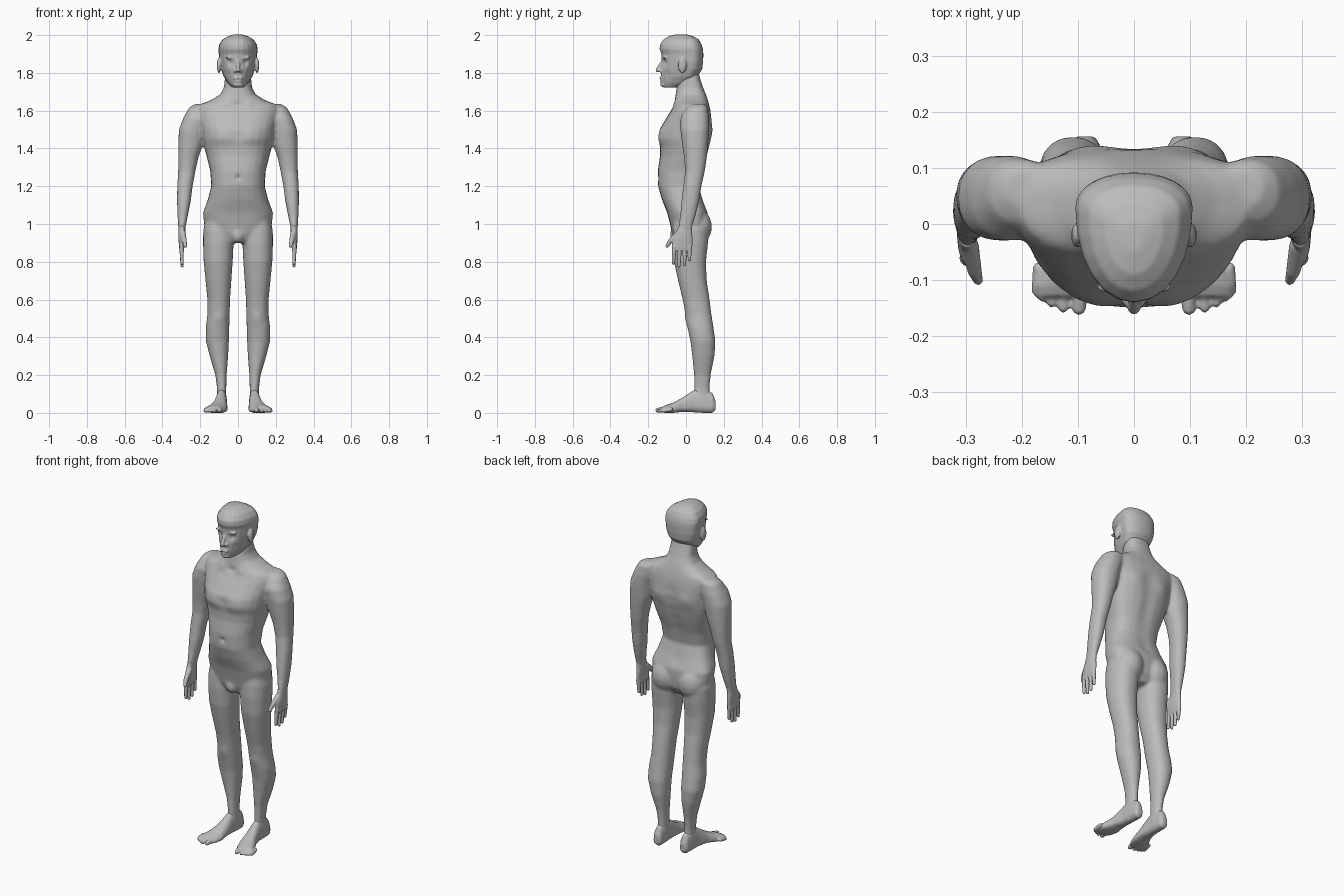
import bpy, bmesh
from math import sin, cos, pi, copysign, exp
from mathutils import Vector, Matrix

cube = bpy.data.objects.get("Cube")
if cube:
    bpy.data.objects.remove(cube, do_unlink=True)

grey = bpy.data.materials.new("plain_grey")
grey.use_nodes = True
tone = (0.5, 0.5, 0.5, 1)
grey.diffuse_color = tone
for node in grey.node_tree.nodes:
    if node.type == 'BSDF_PRINCIPLED':
        node.inputs["Base Color"].default_value = tone
        node.inputs["Roughness"].default_value = 0.8

UNIT = 0.01  # all part measurements below are in hundredths


def loft(bm, rows, along_y=False, side=1, widest=0.5, power=0.9, sides=24):
    """Closed skin through rounded sections given as (position, a0, a1, b0, b1)."""
    rings = []
    for t, a0, a1, b0, b1 in rows:
        middle = b0 + (b1 - b0) * widest
        ring = []
        for i in range(sides):
            c, s = cos(2 * pi * i / sides), sin(2 * pi * i / sides)
            a = (a0 + a1) / 2 + (a1 - a0) / 2 * copysign(abs(c) ** power, c)
            reach = b1 - middle if s > 0 else middle - b0
            b = middle + reach * copysign(abs(s) ** power, s)
            point = Vector((a * side, t, b) if along_y else (a * side, b, t))
            ring.append(bm.verts.new(point * UNIT))
        rings.append(ring)
    for low, high in zip(rings, rings[1:]):
        for i in range(sides):
            j = (i + 1) % sides
            bm.faces.new((low[i], low[j], high[j], high[i]))
    bm.faces.new(rings[0])
    bm.faces.new(rings[-1])


def symmetric(rows):
    """Expand (z, half_width, front, back) rows to full sections."""
    return [(z, -w, w, front, back) for z, w, front, back in rows]


def ball(bm, centre, radii, side=1):
    x, y, z = centre
    place = Matrix.Translation(Vector((x * side, y, z)) * UNIT)
    size = Matrix.Diagonal((Vector(radii) * UNIT).to_4d())
    bmesh.ops.create_uvsphere(bm, u_segments=16, v_segments=10, radius=1,
                              matrix=place @ size)


def tube(bm, start, end, r0, r1, side=1):
    """Tapered rod with round ends, for fingers, toes and nose."""
    flip = Vector((side, 1, 1))
    p, q = Vector(start) * flip * UNIT, Vector(end) * flip * UNIT
    turn = (q - p).to_track_quat('Z', 'Y').to_matrix().to_4x4()
    bmesh.ops.create_cone(bm, cap_ends=True, segments=12, radius1=r0 * UNIT,
                          radius2=r1 * UNIT, depth=(q - p).length,
                          matrix=Matrix.Translation((p + q) / 2) @ turn)
    ball(bm, start, (r0, r0, r0), side)
    ball(bm, end, (r1, r1, r1), side)


def finish(bm, name, voxel, smoothing, pushes=()):
    """Fuse the pieces into one skin, then press soft dents and swellings."""
    bmesh.ops.recalc_face_normals(bm, faces=bm.faces[:])
    mesh = bpy.data.meshes.new(name)
    bm.to_mesh(mesh)
    bm.free()
    part = bpy.data.objects.new(name, mesh)
    bpy.context.collection.objects.link(part)
    fuse = part.modifiers.new("fuse", 'REMESH')
    fuse.mode = 'VOXEL'
    fuse.voxel_size = voxel
    relax = part.modifiers.new("relax", 'SMOOTH')
    relax.iterations = smoothing
    bpy.context.view_layer.update()
    graph = bpy.context.evaluated_depsgraph_get()
    skin = bpy.data.meshes.new_from_object(part.evaluated_get(graph))
    part.modifiers.clear()
    part.data = skin
    skin.name = name
    for x, y, z, radius, depth in pushes:
        for px in {x, -x}:
            centre = Vector((px, y, z)) * UNIT
            for v in skin.vertices:
                d = (v.co - centre).length / (radius * UNIT)
                if d < 3:
                    v.co.y += depth * UNIT * exp(-d * d)
    skin.materials.clear()
    skin.materials.append(grey)
    for face in skin.polygons:
        face.material_index = 0
        face.use_smooth = True
    return part


# Body: torso and neck, arms and legs in one skin
body = bmesh.new()
torso_rows = [
    (90, 5, -6, 8), (95, 14, -7.5, 11), (100, 18, -8.5, 11.5), (106, 18.6, -10, 11.5),
    (113, 16, -12.8, 9), (120, 14.2, -14.8, 7), (128, 14.7, -15, 8.8),
    (136, 16.7, -13.8, 11.3), (141, 18, -13.8, 12.5), (145, 19, -14.8, 13.3),
    (150, 19.7, -14, 13.8), (156, 21, -10.5, 13.6), (160, 22, -8, 13),
    (163, 21, -6.5, 12.3), (165.5, 14.5, -6, 11.6), (168.5, 9.5, -5.5, 10.6),
    (172, 7.5, -5, 9.2), (177, 7, -4.5, 7.5), (181, 6.5, -4, 6.5)]
loft(body, symmetric(torso_rows), widest=0.62, power=0.82)
arm_rows = [
    (163.5, 14, 23, 3, 10), (161.5, 14, 26, 0, 11.5), (156, 15, 29, -3, 12.2),
    (150, 17, 31.3, -3, 12.2), (142, 18.5, 31.7, -2, 11.7), (135, 21, 31.7, -1, 11),
    (128, 22.5, 31.7, -0.5, 10), (120, 24, 32.2, -1.5, 8.2), (112, 25, 32.3, -2.5, 7),
    (104, 26.6, 32, -3.2, 5), (99, 27.6, 31.7, -4, 3.5), (95, 28.2, 31.4, -4.5, 3)]
leg_rows = [
    (104, 5, 16.5, -6, 9), (97, 2, 18.4, -7, 12), (90, 2.3, 18.5, -7.2, 11.7),
    (80, 2.8, 18.2, -6.4, 10.6), (70, 3.5, 17.2, -4.2, 11), (60, 4.2, 16.2, -1.8, 12.5),
    (52, 4.4, 16.2, -0.2, 13.5), (45, 4.6, 17.1, 0.8, 14.6), (38, 4.8, 17, 2.3, 15.6),
    (30, 5.2, 15, 3.3, 15.1), (20, 6, 12, 4.2, 13.1), (13, 6.2, 11.1, 4.3, 12.5),
    (7, 6.2, 11.2, 4, 13)]
for side in (1, -1):
    loft(body, arm_rows, side=side)
    loft(body, leg_rows, side=side)
    ball(body, (8.7, 6, 98.5), (8.2, 7.8, 9.5), side)  # buttock
ball(body, (0, -6, 94), (3, 2.6, 4))
swellings = [
    (8, -14, 147, 5, -0.6),      # chest muscle
    (13.5, -12.5, 147, 1, -0.6),  # nipple
    (0, -14, 146, 3, 0.6),       # breastbone
    (0, -15, 124.5, 1.3, 1.2),   # navel
    (9, 12.5, 149, 4.5, 0.8),    # shoulder blade
    (10, 0, 50, 3.5, -0.6),      # knee cap
    (6, -6, 163.5, 2, -0.5),     # collarbone
    (0, -6, 163, 1.6, 0.8)]      # throat hollow
swellings += [(0, 11, z, 3.5, -0.7) for z in range(112, 156, 6)]  # spine groove
finish(body, "body", 0.008, 8, swellings)

# Head with face and ears
head = bmesh.new()
head_rows = [
    (172.3, 3, -12, -5), (174.5, 5.3, -13, 1), (178, 7.6, -13.3, 6), (182, 9, -13.3, 8.6),
    (186, 9.9, -12.9, 9.1), (190, 10.2, -13, 9.2), (192.5, 10.5, -14, 9),
    (195, 10, -13.9, 8.3), (197.7, 8.2, -12, 6.8), (199.5, 5.2, -9, 3.5),
    (200.4, 2, -5, 0)]
loft(head, symmetric(head_rows), widest=0.74, power=0.95)
tube(head, (0, -12.6, 186), (0, -14.9, 181.5), 0.8, 1.25)
ball(head, (0, -12.9, 177.2), (2.7, 1.3, 0.8))
ball(head, (0, -12.6, 175.7), (2.3, 1.3, 0.8))
ball(head, (0, -11.8, 173.8), (2.6, 1.8, 1.4))
for side in (1, -1):
    ball(head, (1.5, -13.4, 181), (1, 1.1, 0.9), side)     # nostril
    ball(head, (3.7, -11.3, 188), (3, 1.2, 0.8), side)     # brow
    ball(head, (10.1, -2, 184), (1.1, 2.3, 4.2), side)     # ear
finish(head, "head", 0.005, 4, [(3.9, -11.8, 185.3, 1.8, 1.2), (0, -14, 176.4, 0.8, 0.5),
                                (5.5, -10, 179, 2.2, 0.6)])

palm_rows = [
    (99, 27.9, 31.4, -4.2, 3.2), (95.5, 27.9, 31.6, -5.2, 3.2), (92, 28, 31.5, -7, 3.5),
    (88, 28.4, 31.2, -7.6, 3.4), (86, 28.7, 31, -7.4, 3.2)]
foot_rows = [
    (15.6, 7, 10.4, 1.5, 6.5), (14, 6, 11.3, 0, 10.5), (9, 5.8, 11.6, 0, 13.5),
    (4, 5.8, 12, 0.3, 12), (-2, 5.6, 13.5, 0.5, 8), (-7, 5.6, 16, 0, 5.3),
    (-11, 6.8, 18.2, 0, 4), (-13, 8, 17.6, 0.4, 3)]
finger_tips = [(-6.7, 79.3), (-3.7, 77.8), (-0.8, 78.5), (1.8, 81)]
toes = [(9.8, -15), (12.6, -14.9), (14.6, -14), (16.2, -13), (17.4, -11.8)]

for side, label in ((1, "left"), (-1, "right")):
    # Hand: palm, four fingers and a thumb
    hand = bmesh.new()
    loft(hand, palm_rows, side=side)
    for i, (y, z) in enumerate(finger_tips):
        knuckle = (29.9, -6.1 + 2.7 * i, 88)
        tube(hand, knuckle, (29.6, y, z), 1.25, 0.85, side)
    tube(hand, (29.3, -4, 95), (28.4, -8.3, 91), 1.7, 1.3, side)
    tube(hand, (28.4, -8.3, 91), (27.8, -10, 88.3), 1.3, 0.9, side)
    finish(hand, label + "_hand", 0.0035, 2)

    # Foot: sole and instep with five toes
    foot = bmesh.new()
    loft(foot, foot_rows, along_y=True, side=side, widest=0.3)
    for i, (x, y) in enumerate(toes):
        r = 1.4 if i == 0 else 1.05
        tube(foot, (x - 0.4, y + 4, r + 0.8), (x, y, r), r, r * 0.9, side)
    finish(foot, label + "_foot", 0.0045, 3)
